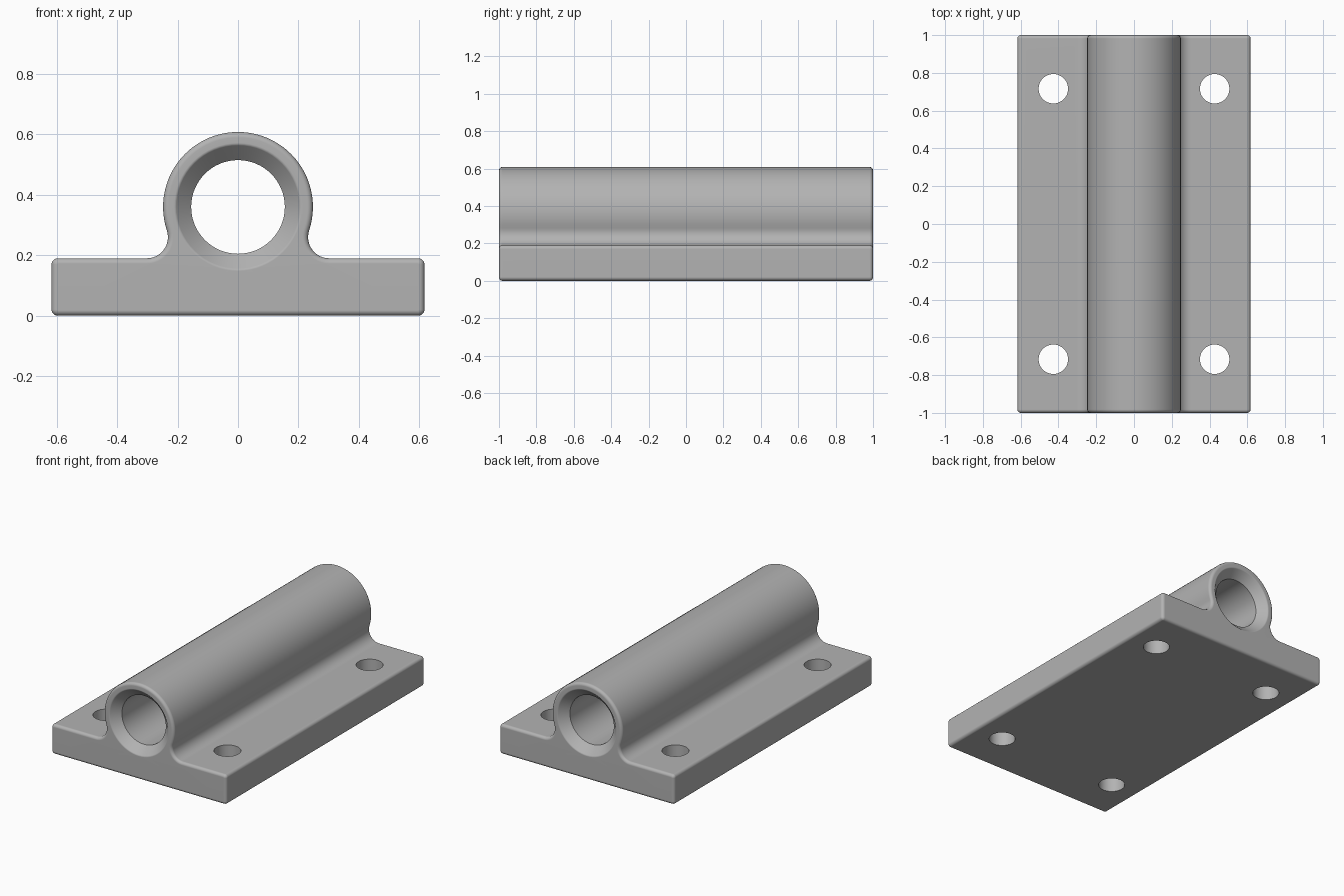
import bpy, bmesh, math

if "Cube" in bpy.data.objects:
    bpy.data.objects.remove(bpy.data.objects["Cube"])

HALF_W, BASE_H, LENGTH = 0.617, 0.19, 1.0
TUBE_Z, TUBE_R, FILLET_R = 0.36, 0.248, 0.07
CORNER, EDGE = 0.02, 0.018
BORE_R, MOUTH_R, LIP = 0.155, 0.2, 0.012


def arc(cx, cz, r, a0, a1, n):
    angles = [math.radians(a0 + (a1 - a0) * i / n) for i in range(n + 1)]
    return [(cx + r * math.cos(a), cz + r * math.sin(a)) for a in angles]


def profile(d):
    """Outline of plate, fillets and tube, shrunk inwards by d."""
    fz = BASE_H + FILLET_R
    fx = math.sqrt((TUBE_R + FILLET_R) ** 2 - (TUBE_Z - fz) ** 2)
    touch = math.degrees(math.atan2(fz - TUBE_Z, fx))
    cx, r = HALF_W - CORNER, CORNER - d
    right = arc(cx, CORNER, r, -90, 0, 5)
    right += arc(cx, BASE_H - CORNER, r, 0, 90, 5)
    right += arc(fx, fz, FILLET_R + d, 270, 180 + touch, 12)
    right += arc(0, TUBE_Z, TUBE_R - d, touch, 90, 24)[1:]
    return right + [(-x, z) for x, z in reversed(right[:-1])]


def circle(r):
    return arc(0, TUBE_Z, r, 0, 360, 64)[:-1]


def loft(bm, sections):
    """Skin a list of (outline, y) sections; return first and last rings."""
    rings = [[bm.verts.new((x, y, z)) for x, z in pts] for pts, y in sections]
    for a, b in zip(rings, rings[1:]):
        for i in range(len(a)):
            j = (i + 1) % len(a)
            bm.faces.new((a[i], a[j], b[j], b[i]))
    return rings[0], rings[-1]


def mirrored(half):
    """Complete a front half of (size, y) steps with its rear half."""
    return half + [(s, -y) for s, y in reversed(half)]


bm = bmesh.new()
# Outer skin with rounded end edges
steps = [math.radians(15 * i) for i in range(7)]
outer = mirrored([(EDGE * (1 - math.sin(a)), -LENGTH + EDGE * (1 - math.cos(a)))
                  for a in steps])
outer_ends = loft(bm, [(profile(d), y) for d, y in outer])
# Through bore with softened lip and countersunk mouths
lip = [math.radians(9 * i) for i in range(6)]
half = [(MOUTH_R + LIP * (1 - math.sin(a)), -LENGTH + LIP * (1 - math.cos(a)))
        for a in lip]
r_end, y_end = half[-1]
half.append((BORE_R, y_end + (r_end - BORE_R)))
bore_ends = loft(bm, [(circle(r), y) for r, y in mirrored(half)])
# Flat end faces between the outline and the bore
for a, b in zip(outer_ends, bore_ends):
    edges = [bm.edges.get((ring[i - 1], ring[i]))
             for ring in (a, b) for i in range(len(ring))]
    bmesh.ops.triangle_fill(bm, edges=edges, use_beauty=True)
bmesh.ops.recalc_face_normals(bm, faces=bm.faces)
mesh = bpy.data.meshes.new("bearing_block")
bm.to_mesh(mesh)
bm.free()
block = bpy.data.objects.new("bearing_block", mesh)
bpy.context.collection.objects.link(block)

grey = bpy.data.materials.new("mid grey")
grey.diffuse_color = (0.45, 0.45, 0.45, 1)
grey.use_nodes = True
grey.node_tree.nodes["Principled BSDF"].inputs["Base Color"].default_value = grey.diffuse_color
mesh.materials.append(grey)

# Four mounting holes through the plate
for sx in (-1, 1):
    for sy in (-1, 1):
        bpy.ops.mesh.primitive_cylinder_add(
            vertices=48, radius=0.078, depth=0.5,
            location=(sx * 0.427, sy * 0.716, 0.1))
        cutter = bpy.context.object
        cutter.name = "hole_cutter"
        cutter.hide_render = True
        cutter.data.materials.append(grey)
        bpy.context.view_layer.objects.active = block
        cut = block.modifiers.new("mounting_hole", 'BOOLEAN')
        cut.operation, cut.solver, cut.object = 'DIFFERENCE', 'EXACT', cutter
        bpy.ops.object.modifier_apply(modifier=cut.name)
        bpy.data.objects.remove(cutter)

# Smooth shading with crisp hole rims
bpy.ops.object.select_all(action='DESELECT')
block.select_set(True)
bpy.context.view_layer.objects.active = block
bpy.ops.object.shade_smooth_by_angle(angle=math.radians(30))
weighted = block.modifiers.new("weighted_normals", 'WEIGHTED_NORMAL')
weighted.keep_sharp = True
